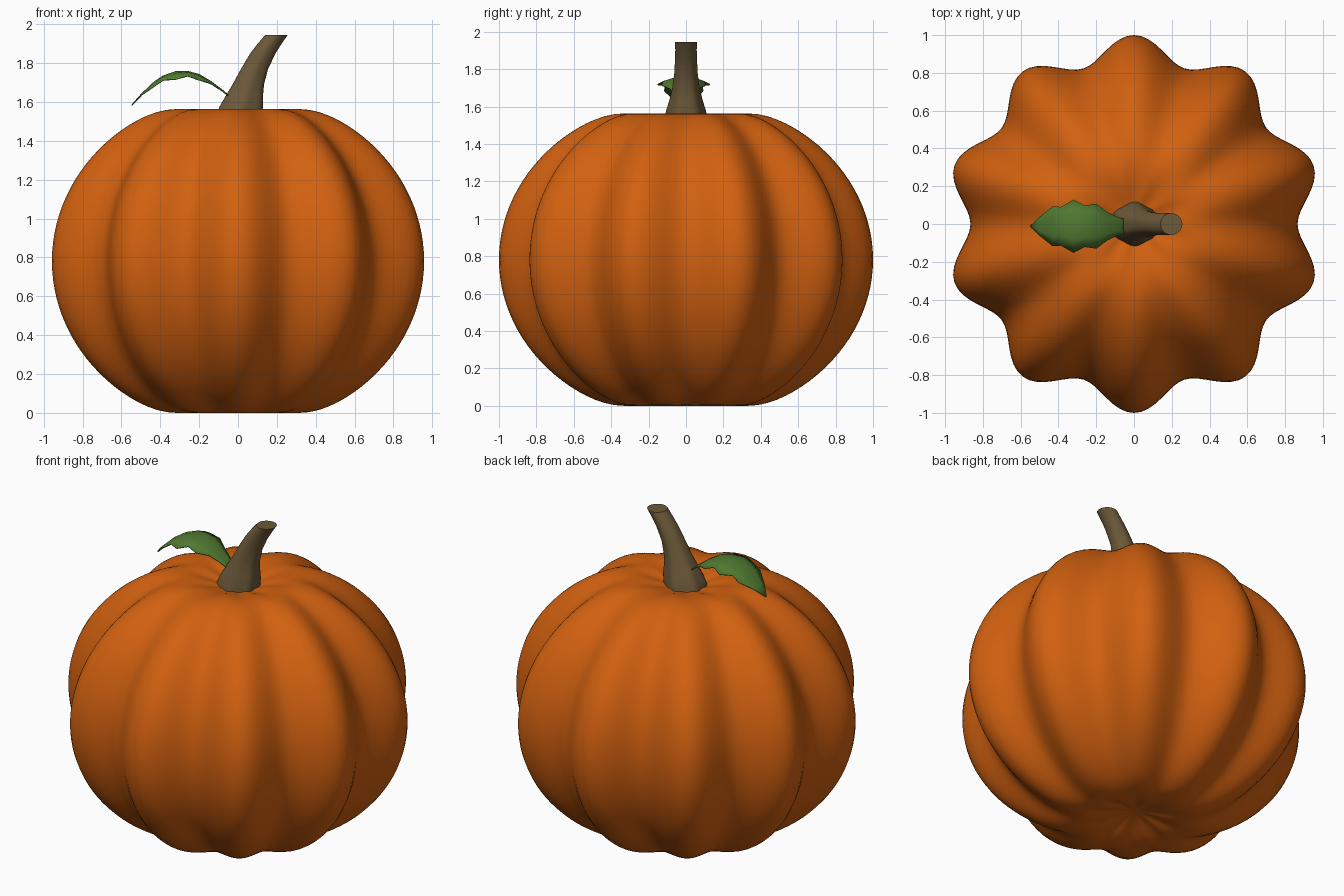
import bpy, bmesh, math

if "Cube" in bpy.data.objects:
    bpy.data.objects.remove(bpy.data.objects["Cube"])


def material(name, color):
    m = bpy.data.materials.new(name)
    m.diffuse_color = (*color, 1)
    m.use_nodes = True
    m.node_tree.nodes["Principled BSDF"].inputs["Base Color"].default_value = m.diffuse_color
    return m


def make_object(name, bm, mat):
    bmesh.ops.recalc_face_normals(bm, faces=bm.faces)
    me = bpy.data.meshes.new(name)
    bm.to_mesh(me)
    bm.free()
    me.materials.append(mat)
    ob = bpy.data.objects.new(name, me)
    bpy.context.collection.objects.link(ob)
    bpy.context.view_layer.objects.active = ob
    ob.select_set(True)
    bpy.ops.object.shade_smooth_by_angle(angle=math.radians(45))
    ob.select_set(False)
    return ob


def bridge(bm, rings):
    for a, b in zip(rings, rings[1:]):
        n = len(a)
        for i in range(n):
            j = (i + 1) % n
            bm.faces.new((a[i], a[j], b[j], b[i]))


orange = material("pumpkin orange", (0.64, 0.118, 0.005))
brown = material("stem brown", (0.15, 0.10, 0.042))
green = material("leaf green", (0.08, 0.19, 0.03))

# Pumpkin body: ten-lobed ellipsoid, dimpled at both ends
SEG, ROWS = 160, 56
bm = bmesh.new()
profile = []
for k in range(1, ROWS):
    phi = math.pi * k / ROWS
    r, c = math.sin(phi), math.cos(phi)
    dimple = 0.14 * math.exp(-(r / 0.28) ** 2) * math.copysign(1, c)
    profile.append((r, 0.865 * c - (dimple if abs(c) > 0.3 else 0)))
half = max(z for r, z in profile)
rings = []
for r, z in profile:
    ring = []
    for i in range(SEG):
        t = math.tau * i / SEG
        q = r * (0.933 - 0.067 * math.cos(10 * t))
        ring.append(bm.verts.new((q * math.cos(t), q * math.sin(t), z + half)))
    rings.append(ring)
bridge(bm, rings)
for ring, s in ((rings[0], 1), (rings[-1], -1)):
    pole = bm.verts.new((0, 0, half + s * 0.725))
    for i in range(SEG):
        bm.faces.new((ring[i], ring[(i + 1) % SEG], pole))
make_object("pumpkin_body", bm, orange)

# Stem: leaning, ribbed taper; rows are z, centre x, x radius, y radius
rows = [(1.48, 0.0, 0.125, 0.118), (1.53, 0.005, 0.122, 0.112),
        (1.58, 0.018, 0.115, 0.102), (1.635, 0.034, 0.098, 0.086),
        (1.69, 0.053, 0.083, 0.073), (1.77, 0.085, 0.071, 0.062),
        (1.85, 0.128, 0.066, 0.058), (1.90, 0.163, 0.062, 0.057),
        (1.945, 0.198, 0.058, 0.058)]
bm = bmesh.new()
rings = []
for k, (z, cx, rx, ry) in enumerate(rows):
    rib = 0.05 * (1 - k / 8)
    ring = []
    for i in range(36):
        t = math.tau * i / 36
        f = 1 - rib * math.cos(6 * t)
        ring.append(bm.verts.new((cx + rx * f * math.cos(t), ry * f * math.sin(t), z)))
    rings.append(ring)
bridge(bm, rings)
bm.faces.new(rings[0])
bm.faces.new(rings[-1])
make_object("stem", bm, brown)

# Leaf: arched blade with scalloped edge; rows are x, midrib z, half width
rows = [(-0.547, 1.583, 0.003), (-0.495, 1.642, 0.052), (-0.43, 1.703, 0.104),
        (-0.385, 1.733, 0.102), (-0.32, 1.756, 0.14), (-0.26, 1.757, 0.109),
        (-0.20, 1.741, 0.118), (-0.14, 1.705, 0.073), (-0.08, 1.66, 0.046),
        (-0.02, 1.61, 0.03)]
bm = bmesh.new()
grid = []
for x, z, w in rows:
    grid.append([bm.verts.new((x, -0.012 + s * w, z - 2.0 * (s * w) ** 2))
                 for s in (-1, -0.5, 0, 0.5, 1)])
for a, b in zip(grid, grid[1:]):
    for i in range(4):
        bm.faces.new((a[i], a[i + 1], b[i + 1], b[i]))
leaf = make_object("leaf", bm, green)
solid = leaf.modifiers.new("thickness", 'SOLIDIFY')
solid.thickness = 0.006
solid.offset = 0
